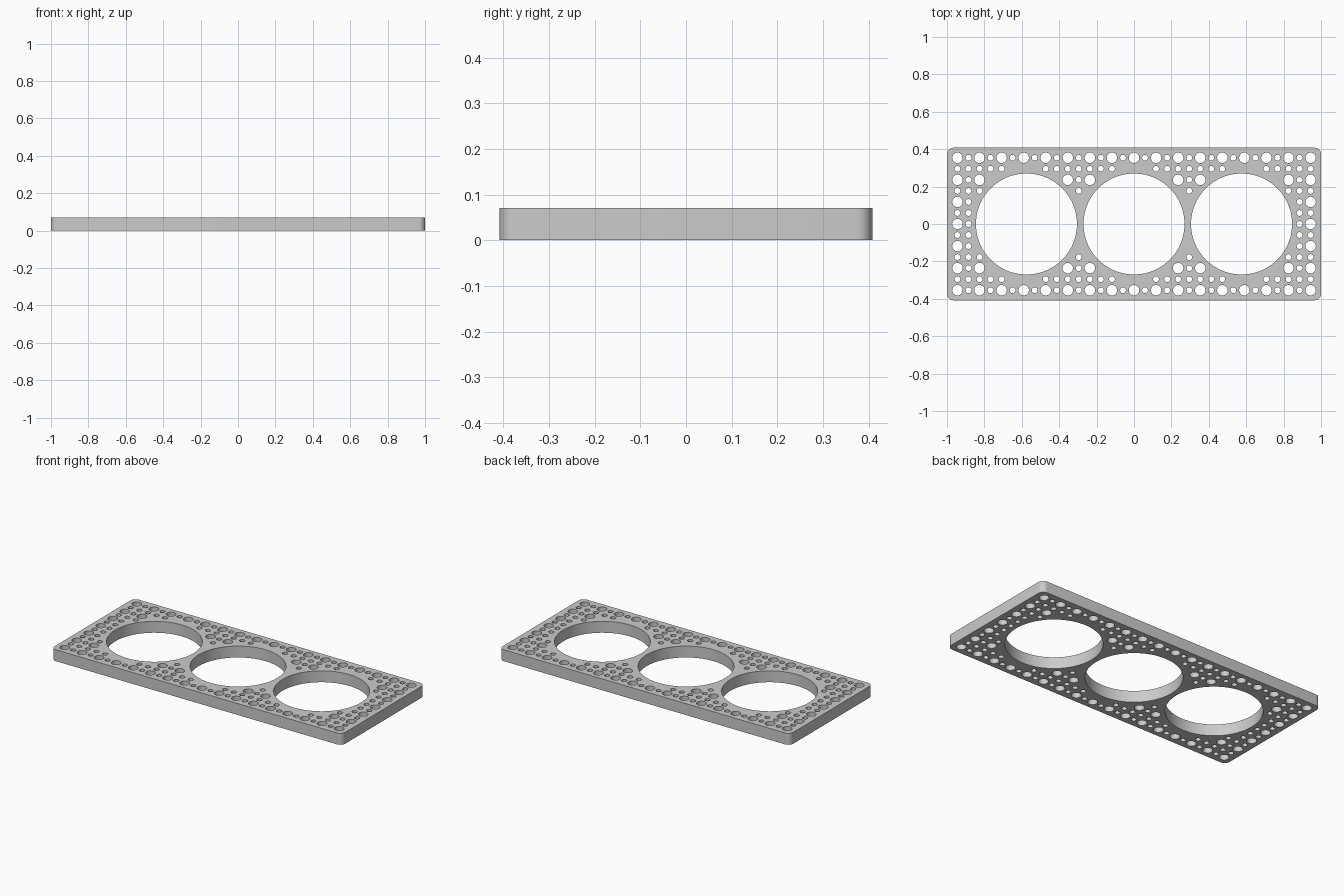
import bpy, bmesh
from math import sin, cos, pi, hypot

cube = bpy.data.objects.get("Cube")
if cube:
    bpy.data.objects.remove(cube, do_unlink=True)

HALF_X, HALF_Y, HEIGHT, CORNER = 1.0, 0.408, 0.071, 0.035
STEP = 0.059                      # half the spacing of the large holes
LARGE, SMALL = 0.028, 0.0155      # perforation radii
RING, SPACING = 0.27, 0.575       # big openings
CLEARANCE = 0.0207                # least material left beside an opening

profile = bpy.data.curves.new("plate_profile", "CURVE")
profile.dimensions = "2D"
profile.fill_mode = "BOTH"
profile.extrude = HEIGHT / 2


def add_loop(points):
    spline = profile.splines.new("POLY")
    spline.points.add(len(points) - 1)
    for p, (x, y) in zip(spline.points, points):
        p.co = (x, y, 0, 1)
    spline.use_cyclic_u = True


def arc(cx, cy, r, start, sweep, n):
    angles = [start + sweep * k / n for k in range(n + 1)]
    return [(cx + r * cos(a), cy + r * sin(a)) for a in angles]


def add_circle(cx, cy, r, n):
    add_loop(arc(cx, cy, r, 0, 2 * pi, n)[:-1])


# Rounded rectangular outline
outline = []
for k, (sx, sy) in enumerate([(1, 1), (-1, 1), (-1, -1), (1, -1)]):
    outline += arc(sx * (HALF_X - CORNER), sy * (HALF_Y - CORNER),
                   CORNER, k * pi / 2, pi / 2, 8)
add_loop(outline)

# Three big openings
centres = [-SPACING, 0, SPACING]
for cx in centres:
    add_circle(cx, 0, RING, 96)

# Perforation grid, skipping holes too close to an opening
for i in range(-16, 17):
    for j in range(-6, 7):
        x, y = i * STEP, j * STEP
        r = LARGE if i % 2 == 0 and j % 2 == 0 else SMALL
        if all(hypot(x - cx, y) - RING - r > CLEARANCE for cx in centres):
            add_circle(x, y, r, 24)

# Turn the extruded profile into a welded mesh
helper = bpy.data.objects.new("plate_profile", profile)
bpy.context.collection.objects.link(helper)
bpy.context.view_layer.update()
graph = bpy.context.evaluated_depsgraph_get()
mesh = bpy.data.meshes.new_from_object(helper.evaluated_get(graph))
bpy.data.objects.remove(helper, do_unlink=True)

bm = bmesh.new()
bm.from_mesh(mesh)
bmesh.ops.remove_doubles(bm, verts=bm.verts, dist=0.0001)
bmesh.ops.translate(bm, verts=bm.verts, vec=(0, 0, HEIGHT / 2))
bmesh.ops.recalc_face_normals(bm, faces=bm.faces)
bm.to_mesh(mesh)
bm.free()

# Grey material
grey = bpy.data.materials.new("grey")
grey.use_nodes = True
colour = (0.6, 0.6, 0.6, 1)
grey.diffuse_color = colour
grey.node_tree.nodes["Principled BSDF"].inputs["Base Color"].default_value = colour
mesh.materials.clear()
mesh.materials.append(grey)

plate = bpy.data.objects.new("perforated_plate", mesh)
bpy.context.collection.objects.link(plate)
bpy.ops.object.select_all(action="DESELECT")
plate.select_set(True)
bpy.context.view_layer.objects.active = plate
bpy.ops.object.shade_smooth_by_angle()
